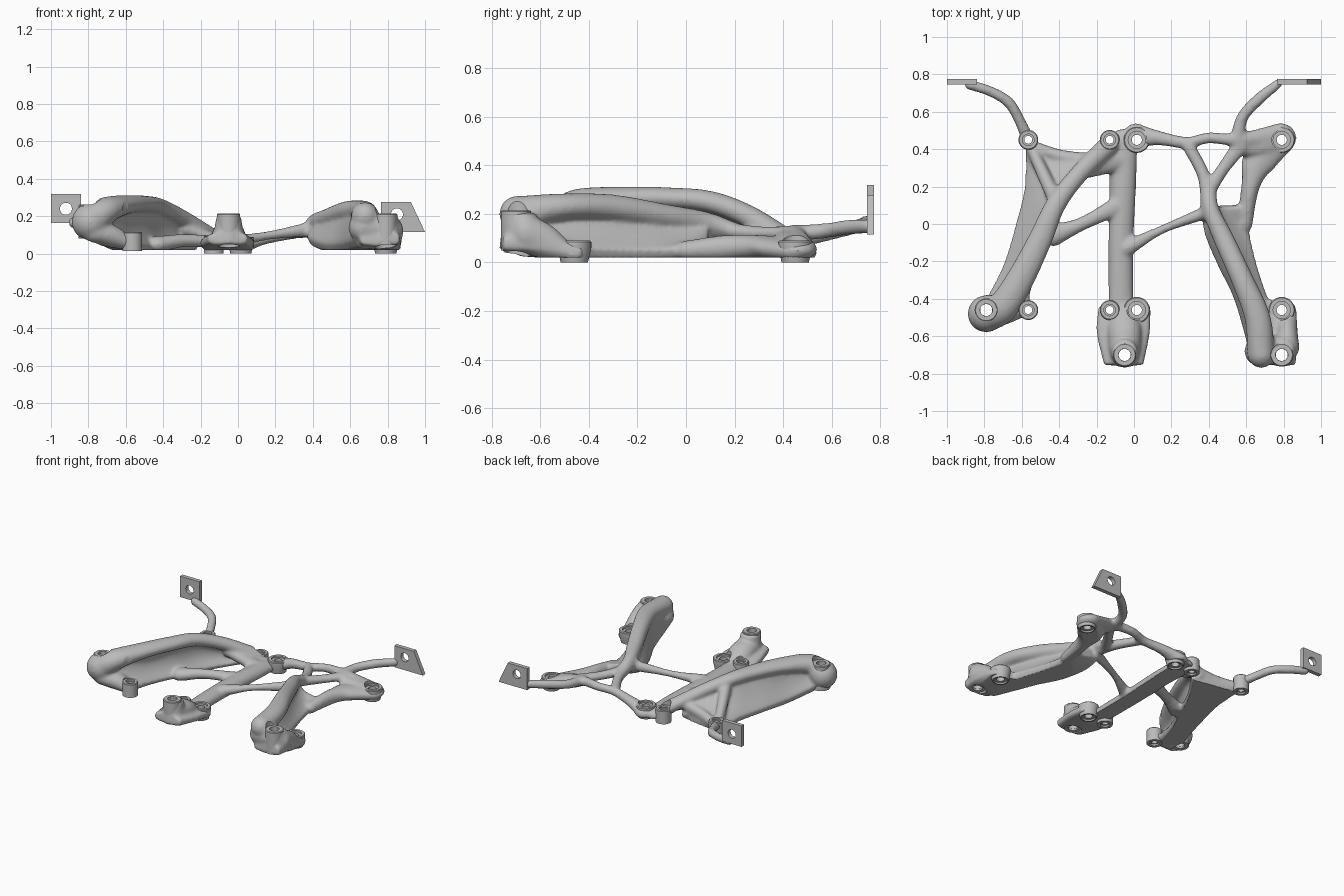
import bpy, bmesh, math
from mathutils import Vector, Matrix

cube = bpy.data.objects.get("Cube")
if cube:
    bpy.data.objects.remove(cube)

metal = bpy.data.materials.new("cast_grey")
metal.use_nodes = True
GREY = (0.5, 0.5, 0.5, 1)
metal.diffuse_color = GREY
metal.node_tree.nodes["Principled BSDF"].inputs["Base Color"].default_value = GREY
UP = Vector((0, 0, 1))


def make_object(name, bm, smooth=True):
    bmesh.ops.recalc_face_normals(bm, faces=bm.faces)
    mesh = bpy.data.meshes.new(name)
    bm.to_mesh(mesh)
    bm.free()
    mesh.materials.append(metal)
    ob = bpy.data.objects.new(name, mesh)
    bpy.context.collection.objects.link(ob)
    if smooth:
        shade(ob)
    return ob


def shade(ob):
    bpy.ops.object.select_all(action='DESELECT')
    ob.select_set(True)
    bpy.context.view_layer.objects.active = ob
    bpy.ops.object.shade_smooth_by_angle(angle=math.radians(40))


def spline(points, steps=8):
    """Smooth curve through points of any dimension."""
    pts = [Vector(p) for p in points]
    pts = [2 * pts[0] - pts[1]] + pts + [2 * pts[-1] - pts[-2]]
    out = []
    for a, b, c, d in zip(pts, pts[1:], pts[2:], pts[3:]):
        for i in range(steps):
            t = i / steps
            out.append(0.5 * (2 * b + (c - a) * t + (2 * a - 5 * b + 4 * c - d) * t ** 2
                              + (3 * b - a - 3 * c + d) * t ** 3))
    return out + [pts[-2]]


def loft(bm, sections):
    rings = [[bm.verts.new(p) for p in s] for s in sections]
    n = len(rings[0])
    for r, s in zip(rings, rings[1:]):
        for i in range(n):
            j = (i + 1) % n
            bm.faces.new((r[i], r[j], s[j], s[i]))
    bm.faces.new(rings[0])
    bm.faces.new(rings[-1])


def tangents(path):
    last = len(path) - 1
    return [(path[min(i + 1, last)] - path[max(i - 1, 0)]).normalized() for i in range(last + 1)]


def blob(bm, centre, radii):
    m = Matrix.Translation(centre) @ Matrix.Diagonal((*radii, 1))
    bmesh.ops.create_uvsphere(bm, u_segments=20, v_segments=12, radius=1, matrix=m)


def limb(bm, points):
    """Round strut; each point is x, y, z, half width, half height."""
    data = spline(points)
    path = [Vector(p[:3]) for p in data]
    sections = []
    for p, t, d in zip(path, tangents(path), data):
        side = t.cross(UP).normalized()
        up = side.cross(t)
        ring = [math.tau * k / 16 for k in range(16)]
        sections.append([p + side * d[3] * math.cos(a) + up * d[4] * math.sin(a) for a in ring])
    loft(bm, sections)
    for d in (data[0], data[-1]):
        blob(bm, d[:3], (d[3], d[3], d[4]))


def sheet(bm, edge_a, edge_b, thick, sag=0):
    """Curved plate between two edge curves, hollowed by sag."""
    a, b = spline(edge_a), spline(edge_b)
    mid = [(p + q) / 2 for p, q in zip(a, b)]
    sections = []
    for p, q, t in zip(a, b, tangents(mid)):
        n = (q - p).cross(t).normalized()
        if n.z < 0:
            n = -n
        ring = []
        for k in range(28):
            ang = math.tau * (k + 0.5) / 28
            s = math.sin(ang)
            off = math.copysign(abs(s) ** 0.4 * thick / 2, s) - sag * s * s
            ring.append(p.lerp(q, 0.5 - 0.5 * math.cos(ang)) + n * off)
        sections.append(ring)
    loft(bm, sections)


def dome(bm, x, y, low, high, wide):
    """Tapered pedestal under a raised boss."""
    bmesh.ops.create_cone(bm, cap_ends=True, segments=32, radius1=wide, radius2=.066, depth=high - low,
                          matrix=Matrix.Translation((x, y, (low + high) / 2)))


body = bmesh.new()

# Long ridged arm on the right side: ridge bar, sloped web, hollow inner face and floor plate
limb(body, [(-.79, -.48, .17, .1, .1), (-.7, -.44, .235, .085, .07), (-.6, -.28, .262, .075, .05),
            (-.5, -.08, .265, .065, .045), (-.42, .1, .25, .055, .045), (-.3, .26, .19, .05, .045),
            (-.14, .42, .09, .055, .045)])
crest = [(-.72, -.44, .24), (-.6, -.25, .25), (-.49, -.05, .25), (-.41, .12, .23), (-.25, .33, .13)]
inner = [(-.58, -.48, .045), (-.53, -.25, .035), (-.44, -.05, .035), (-.355, .14, .035), (-.21, .36, .04)]
edge = [(-.78, -.4, .1), (-.69, -.22, .05), (-.625, 0, .04), (-.58, .2, .04), (-.58, .43, .05)]
sheet(body, crest, edge, .05, .02)
sheet(body, crest, inner, .05, .045)
sheet(body, inner, edge, .07)
limb(body, [(-.76, -.48, .11, .08, .06), (-.67, -.46, .09, .07, .06), (-.57, -.45, .05, .04, .035)])
limb(body, [(-.55, .42, .06, .03, .035), (-.4, .365, .08, .035, .04), (-.24, .34, .11, .04, .04)])
limb(body, [(-.55, .41, .07, .03, .035), (-.5, .3, .12, .035, .04), (-.43, .15, .21, .04, .04)])
limb(body, [(-.27, .29, .13, .05, .04), (-.08, .34, .05, .06, .04)])

# Centre beam with its wide front foot
limb(body, [(-.07, -.42, .035, .068, .045), (-.07, -.1, .035, .068, .055), (-.06, .2, .035, .072, .055),
            (-.06, .43, .035, .08, .045)])
limb(body, [(-.05, -.66, .11, .085, .07), (-.05, -.57, .09, .09, .07), (-.06, -.45, .045, .07, .04)])
sheet(body, [(-.19, -.44, .04), (-.2, -.58, .06), (-.16, -.755, .08)],
      [(.09, -.43, .04), (.085, -.58, .06), (.05, -.755, .08)], .07)
dome(body, -.05, -.685, .06, .205, .085)

# Folded arm on the left side
limb(body, [(.68, -.695, .2, .075, .075), (.66, -.5, .23, .07, .055), (.58, -.3, .225, .06, .055),
            (.48, -.08, .19, .055, .05), (.41, .08, .165, .045, .045), (.4, .2, .13, .04, .035)])
ridge = [(.66, -.68, .21), (.6, -.4, .22), (.53, -.2, .2), (.45, -.02, .17), (.42, .09, .15)]
outer = [(.64, -.7, .06), (.55, -.4, .04), (.46, -.22, .04), (.385, -.04, .07), (.38, .09, .11)]
edge = [(.82, -.66, .06), (.71, -.4, .045), (.645, -.2, .04), (.61, -.02, .045), (.61, .1, .06)]
sheet(body, ridge, edge, .05, .025)
sheet(body, outer, edge, .07)
sheet(body, outer, ridge, .05)
sheet(body, [(.66, -.4, .035), (.64, -.58, .06), (.65, -.75, .08)],
      [(.86, -.43, .035), (.875, -.58, .07), (.865, -.755, .08)], .08)
limb(body, [(.67, -.68, .14, .08, .08), (.79, -.67, .14, .08, .07)])
limb(body, [(.82, -.66, .12, .065, .08), (.82, -.57, .08, .055, .07), (.81, -.47, .03, .06, .03)])
dome(body, .79, -.685, .06, .205, .08)

# Open truss at the back left
limb(body, [(.59, 0, .05, .045, .04), (.61, .13, .06, .045, .05), (.63, .23, .065, .055, .05),
            (.67, .34, .06, .09, .05), (.79, .45, .045, .075, .045)])
limb(body, [(.6, .41, .1, .05, .035), (.7, .43, .08, .07, .04), (.79, .46, .05, .08, .04)])
limb(body, [(.4, .06, .15, .045, .045), (.375, .25, .12, .035, .035), (.29, .42, .11, .035, .03)])
limb(body, [(.4, .18, .13, .04, .035), (.48, .3, .12, .035, .03), (.57, .42, .12, .045, .03)])
limb(body, [(.01, .47, .04, .07, .045), (.13, .46, .08, .04, .035), (.28, .435, .105, .032, .03),
            (.4, .46, .12, .03, .03), (.56, .45, .12, .037, .035), (.78, .47, .06, .07, .04)])

# Cross braces
limb(body, [(-.43, -.06, .05, .06, .045), (-.28, 0, .07, .037, .035), (-.1, .09, .06, .05, .035)])
limb(body, [(-.04, -.13, .06, .045, .04), (.15, -.03, .095, .024, .024), (.38, .06, .13, .035, .04)])

# Slim tubes to the rear tabs
limb(body, [(-.57, .46, .09, .035, .03), (-.61, .55, .11, .03, .03), (-.67, .65, .135, .03, .03),
            (-.77, .71, .15, .028, .03), (-.88, .745, .165, .028, .03)])
limb(body, [(.55, .44, .12, .04, .035), (.58, .57, .13, .032, .032), (.67, .67, .145, .032, .032),
            (.77, .75, .15, .025, .03)])

# Fuse everything into one soft casting
cast = make_object("casting", body, False)
remesh = cast.modifiers.new("fuse", 'REMESH')
remesh.mode = 'VOXEL'
remesh.voxel_size = 0.01
soft = cast.modifiers.new("soften", 'SMOOTH')
soft.factor = 0.5
soft.iterations = 12


def bake(ob):
    dg = bpy.context.evaluated_depsgraph_get()
    mesh = bpy.data.meshes.new_from_object(ob.evaluated_get(dg))
    ob.modifiers.clear()
    ob.data = mesh


bake(cast)
for v in cast.data.vertices:
    v.co.z = max(v.co.z, 0.02)

# Bosses by size: outer, rim and bore radius, bottom taper, then x, y, bottom, top of each
kinds = [((.053, .031, .021, 1), [(-.565, .45, .015, .125), (-.565, -.46, .015, .115),
                                  (-.13, .45, 0, .1), (-.13, -.46, 0, .1)]),
         ((.07, .046, .027, .8), [(.015, .45, 0, .09), (.015, -.46, 0, .09),
                                  (.79, .45, 0, .09), (.79, -.46, 0, .09)]),
         ((.062, .033, .032, 1), [(-.05, -.7, .05, .215), (.79, -.7, .05, .215), (-.79, -.46, .08, .262)])]
drill = bmesh.new()
for (r, rim, bore, taper), places in kinds:
    for x, y, low, high in places:
        profile = [(bore, low + .012), (rim, low + .012), (rim, low), (r * taper, low), (r, high - .03),
                   (r, high - .005), (r - .005, high), (rim, high), (rim, high - .012), (bore, high - .012)]
        bm = bmesh.new()
        place = Matrix.Translation((x, y, 0))
        turns = [[place @ Vector((d * math.cos(a), d * math.sin(a), z)) for d, z in profile]
                 for a in (math.tau * k / 32 for k in range(32))]
        rings = [[bm.verts.new(p) for p in t] for t in turns]
        n = len(profile)
        for k in range(32):
            p, q = rings[k], rings[(k + 1) % 32]
            for i in range(n):
                bm.faces.new((p[i], p[(i + 1) % n], q[(i + 1) % n], q[i]))
        make_object("boss", bm)
        wide = r * taper - .003
        bmesh.ops.create_cone(drill, cap_ends=True, segments=32, radius1=wide, radius2=wide,
                              depth=1, matrix=place)

cutter = make_object("boss_drill", drill, False)
cutter.hide_render = True
cut = cast.modifiers.new("drill", 'BOOLEAN')
cut.operation = 'DIFFERENCE'
cut.object = cutter
bake(cast)
bpy.data.objects.remove(cutter)
shade(cast)


# Flat rear tabs with a round hole each
def tab(name, corners, hole):
    bm = bmesh.new()
    loft(bm, [[(x, y, z) for x, z in corners] for y in (.745, .775)])
    ob = make_object(name, bm, False)
    pin = bmesh.new()
    m = Matrix.Translation((hole[0], .76, hole[1])) @ Matrix.Rotation(math.pi / 2, 4, 'X')
    bmesh.ops.create_cone(pin, cap_ends=True, segments=32, radius1=.032, radius2=.032, depth=.2, matrix=m)
    pin_ob = make_object("tab_drill", pin, False)
    mod = ob.modifiers.new("hole", 'BOOLEAN')
    mod.object = pin_ob
    bake(ob)
    bpy.data.objects.remove(pin_ob)
    shade(ob)


tab("right_tab", [(-1, .165), (-.84, .165), (-.84, .32), (-1, .32)], (-.92, .24))
tab("left_tab", [(.765, .115), (1, .115), (.925, .275), (.765, .275)], (.85, .21))
